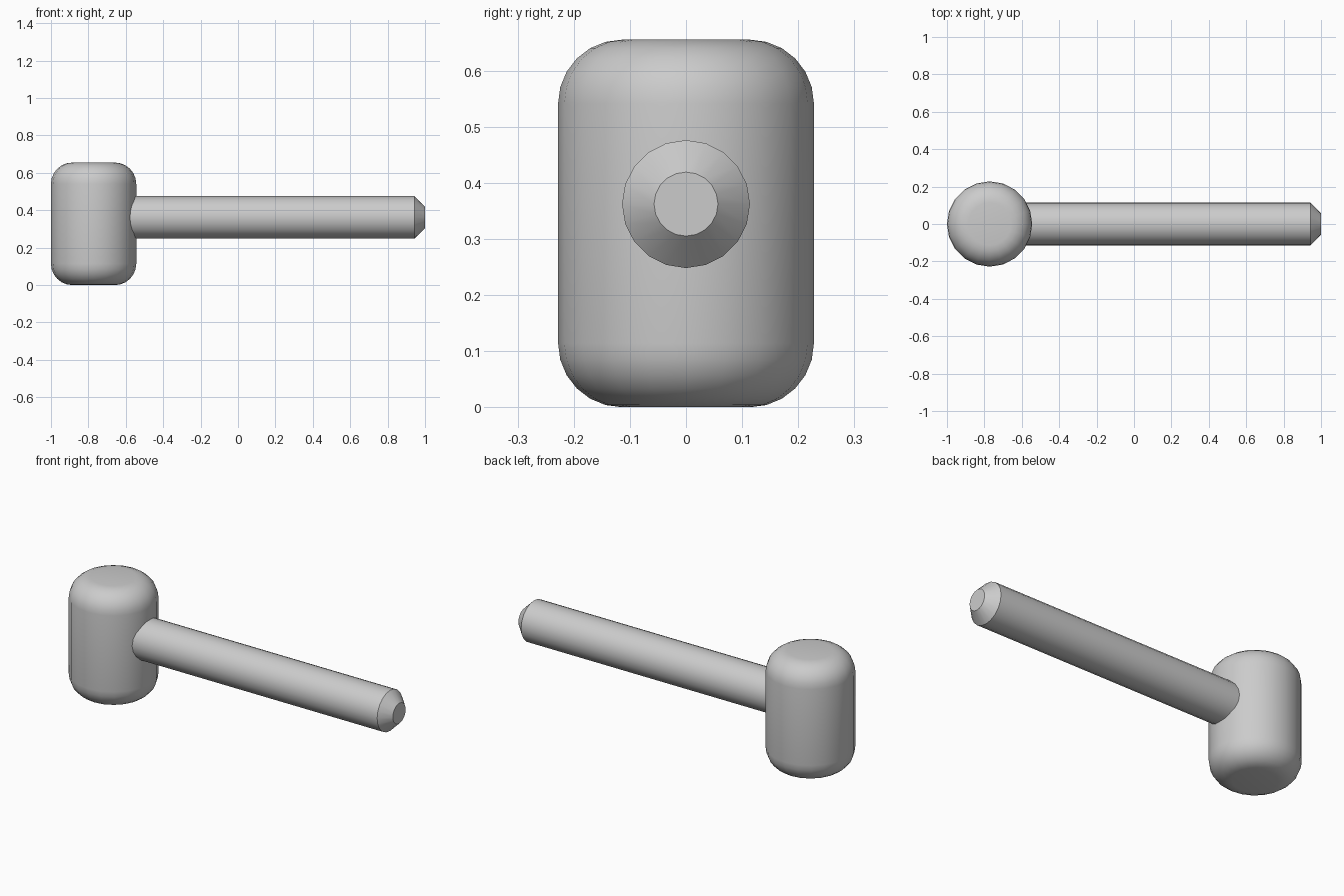
import bpy, bmesh
from math import pi, sin, cos
from mathutils import Matrix

if "Cube" in bpy.data.objects:
    bpy.data.objects.remove(bpy.data.objects["Cube"])

SIDES = 20


def turned(name, profile, matrix):
    """Revolve (radius, height) points round z, cap both ends, then place."""
    bm = bmesh.new()
    rings = [[bm.verts.new((r * cos(2 * pi * i / SIDES), r * sin(2 * pi * i / SIDES), h))
              for i in range(SIDES)] for r, h in profile]
    for low, high in zip(rings, rings[1:]):
        for i in range(SIDES):
            j = (i + 1) % SIDES
            bm.faces.new((low[i], low[j], high[j], high[i]))
    bm.faces.new(rings[0][::-1])
    bm.faces.new(rings[-1])
    bm.transform(matrix)
    mesh = bpy.data.meshes.new(name)
    bm.to_mesh(mesh)
    bm.free()
    obj = bpy.data.objects.new(name, mesh)
    bpy.context.collection.objects.link(obj)
    bpy.ops.object.select_all(action='DESELECT')
    obj.select_set(True)
    bpy.context.view_layer.objects.active = obj
    bpy.ops.object.shade_smooth_by_angle(angle=pi / 6)
    return obj


# Mallet head: upright cylinder with rounded rims
R, H, F, STEPS = 0.228, 0.655, 0.114, 6
angles = [pi / 2 * k / STEPS for k in range(STEPS + 1)]
bottom = [(R - F + F * sin(a), F - F * cos(a)) for a in angles]
top = [(r, H - z) for r, z in reversed(bottom)]
turned("mallet_head", bottom + top, Matrix.Translation((-0.772, 0, 0)))

# Handle: rod along x, rooted inside the head, chamfered at the free end
turned("handle", [(0.114, -0.772), (0.114, 0.943), (0.057, 1.0)],
       Matrix.Translation((0, 0, 0.362)) @ Matrix.Rotation(pi / 2, 4, 'Y'))
